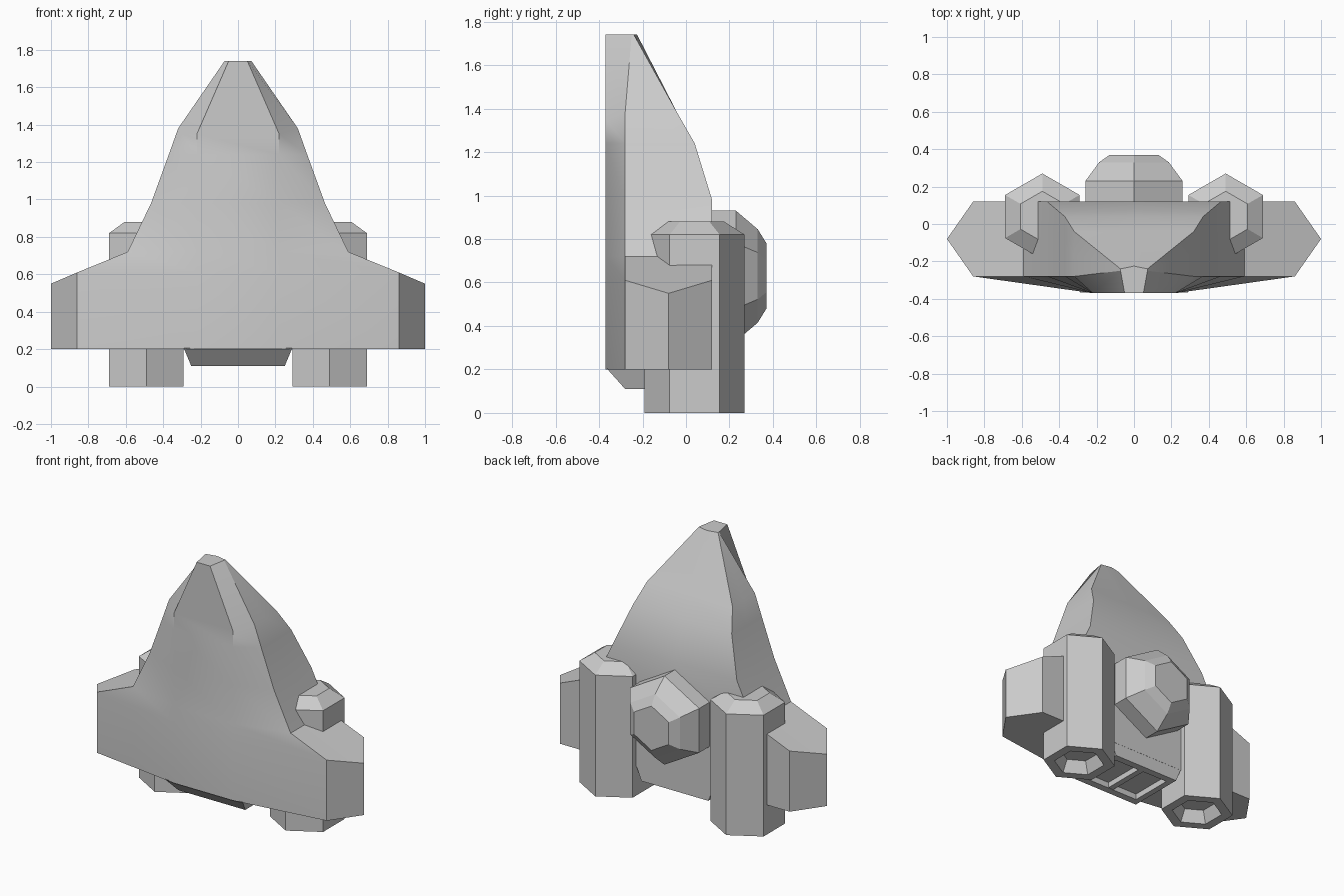
import bpy, bmesh, math
from mathutils import Vector

if "Cube" in bpy.data.objects:
    bpy.data.objects.remove(bpy.data.objects["Cube"])


def loft(name, rings, smooth=None):
    """Skin a list of equal-length point rings and cap both ends."""
    bm = bmesh.new()
    vr = [[bm.verts.new(p) for p in r] for r in rings]
    n = len(vr[0])
    for a, b in zip(vr, vr[1:]):
        for i in range(n):
            j = (i + 1) % n
            bm.faces.new((a[i], a[j], b[j], b[i]))
    bm.faces.new(vr[0])
    bm.faces.new(vr[-1])
    bmesh.ops.recalc_face_normals(bm, faces=bm.faces)
    me = bpy.data.meshes.new(name)
    bm.to_mesh(me)
    bm.free()
    ob = bpy.data.objects.new(name, me)
    bpy.context.collection.objects.link(ob)
    if smooth:
        bpy.ops.object.select_all(action='DESELECT')
        ob.select_set(True)
        bpy.context.view_layer.objects.active = ob
        bpy.ops.object.shade_smooth_by_angle(angle=math.radians(smooth))
    return ob


def hexagon(r, place):
    """Hexagon with points up and down, mapped to 3D by place(u, v)."""
    return [place(r * math.sin(k * math.pi / 3), r * math.cos(k * math.pi / 3))
            for k in range(6)]


def rect(hx, y0, y1, z):
    return [(-hx, y0, z), (hx, y0, z), (hx, y1, z), (-hx, y1, z)]


# Hull with stub wings: half sections (belly edge, side front, side middle, side back, spine)
def hull_ring(z, belly, side, back_y, front_y=-0.28, tip=None, spine=0.0, belly_z=None):
    half = [(belly, -0.37, belly_z or z), (side, front_y, z),
            tip or (side, (front_y + back_y) / 2, z), (side, back_y, z)]
    left = [(-x, y, zz) for x, y, zz in reversed(half)]
    return half + [(0, back_y + spine, z)] + left


loft("hull", [
    hull_ring(1.74, 0.05, 0.072, -0.24, front_y=-0.25, spine=0.015),
    hull_ring(1.38, 0.22, 0.32, -0.04, belly_z=1.35),
    hull_ring(1.24, 0.22, 0.37, 0.04),
    hull_ring(0.98, 0.22, 0.465, 0.12),
    hull_ring(0.72, 0.22, 0.59, 0.12, tip=(0.59, -0.08, 0.72)),
    hull_ring(0.61, 0.22, 0.86, 0.12, tip=(1.0, -0.08, 0.55)),
    hull_ring(0.20, 0.22, 0.86, 0.12, tip=(1.0, -0.08, 0.20)),
], smooth=30)

# Engine pods with hollow hexagonal nozzles
for side, cx in (("left", -0.49), ("right", 0.49)):
    loft(side + "_engine_pod", [
        hexagon(r, lambda u, v, z=z: (cx + u, 0.04 + v, z))
        for r, z in ((0.135, 0.88), (0.23, 0.82), (0.23, 0.0), (0.16, 0.0), (0.12, 0.08))])

# Faceted rear dome
loft("rear_dome", [
    hexagon(r, lambda u, v, y=y: (u, y, 0.63 + v))
    for r, y in ((0.3, 0.04), (0.3, 0.23), (0.215, 0.33), (0.15, 0.37))])

# Tail exhaust housing with a recess split by a divider
loft("tail_exhaust", [
    rect(0.29, -0.365, 0.119, 0.205), rect(0.25, -0.28, 0.119, 0.11),
    rect(0.21, -0.23, 0.07, 0.11), rect(0.21, -0.23, 0.07, 0.15)])
loft("exhaust_divider", [rect(0.02, -0.23, 0.07, 0.15), rect(0.02, -0.23, 0.07, 0.112)])
